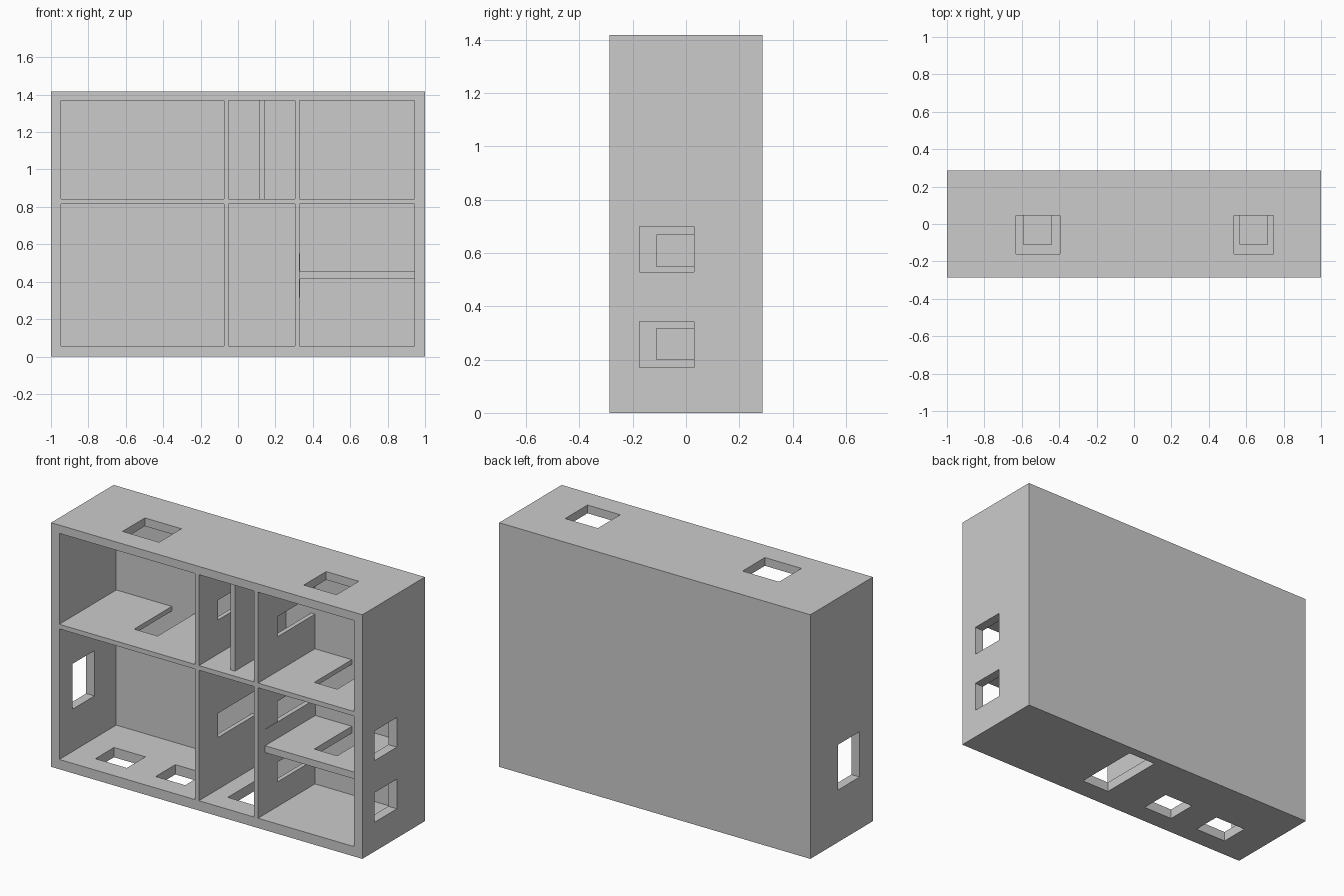
import bpy
from mathutils import Vector

default = bpy.data.objects.get("Cube")
if default:
    bpy.data.objects.remove(default, do_unlink=True)


def box(name, xs, ys, zs):
    """Axis-aligned box given by its extents along each axis."""
    bpy.ops.mesh.primitive_cube_add(size=1)
    ob = bpy.context.object
    ob.name = ob.data.name = name
    spans = (xs, ys, zs)
    for v in ob.data.vertices:
        v.co = Vector([s[1] if c > 0 else s[0] for s, c in zip(spans, v.co)])
    return ob


def cut(ob, xs, ys, zs):
    """Carve a box-shaped opening out of an object."""
    cutter = box("opening_cutter", xs, ys, zs)
    cutter.hide_render = True
    mod = ob.modifiers.new("opening", 'BOOLEAN')
    mod.operation = 'DIFFERENCE'
    mod.solver = 'EXACT'
    mod.object = cutter
    bpy.context.view_layer.objects.active = ob
    bpy.ops.object.modifier_apply(modifier=mod.name)
    bpy.data.objects.remove(cutter, do_unlink=True)


FRONT, BACK, INNER_BACK = -0.287, 0.287, 0.235
COLUMNS = [(-0.947, -0.075), (-0.05, 0.305), (0.33, 0.945)]
ROWS = [(0.057, 0.815), (0.842, 1.37)]
REACH = (-0.11, INNER_BACK)      # inner openings run to the back panel
SIDE = (-0.175, 0.03)
MID_SLAB = (0.8, 0.86)
LEFT_DIVIDER, RIGHT_DIVIDER = (-0.09, -0.035), (0.29, 0.345)

# Carcass with six compartments open at the front
carcass = box("cabinet_carcass", (-1, 1), (FRONT, BACK), (0, 1.418))
for column in COLUMNS:
    for row in ROWS:
        cut(carcass, column, (FRONT - 0.1, INNER_BACK), row)

# Openings in the top panel
for xs in [(-0.63, -0.395), (0.535, 0.745)]:
    cut(carcass, xs, (-0.16, 0.045), (1.33, 1.5))

# Openings in the bottom panel
for xs, ys in [((-0.797, -0.595), (-0.17, 0.0)),
               ((-0.41, -0.22), (-0.17, 0.01)),
               ((0.05, 0.23), (-0.165, INNER_BACK))]:
    cut(carcass, xs, ys, (-0.1, 0.1))

# Openings in the outer side panels
for zs in [(0.17, 0.342), (0.528, 0.7)]:
    cut(carcass, (0.9, 1.1), SIDE, zs)
cut(carcass, (-1.1, -0.9), (-0.165, 0.035), (0.303, 0.566))

# Openings in the middle slab
SLOTS = [(-0.59, -0.44), (0.567, 0.714)]
for xs in SLOTS:
    cut(carcass, xs, REACH, MID_SLAB)

# Openings in the upright dividers
for xs, zs in [(LEFT_DIVIDER, (0.358, 0.498)),
               (LEFT_DIVIDER, (1.04, 1.155)),
               (RIGHT_DIVIDER, (0.2, 0.318)),
               (RIGHT_DIVIDER, (0.55, 0.668)),
               (RIGHT_DIVIDER, (1.043, 1.16))]:
    cut(carcass, xs, REACH, zs)

# Thin recessed upright in the upper middle compartment
box("thin_upright", (0.115, 0.145), (-0.235, INNER_BACK), ROWS[1])

# Recessed shelf in the lower right compartment
shelf = box("right_shelf", COLUMNS[2], (-0.225, INNER_BACK), (0.415, 0.455))
cut(shelf, SLOTS[1], (REACH[0], INNER_BACK + 0.1), (0.35, 0.5))

# Shallow plate on the divider that carries the shelf
box("shelf_plate", (0.31, 0.332), (-0.22, INNER_BACK), (0.316, 0.55))
